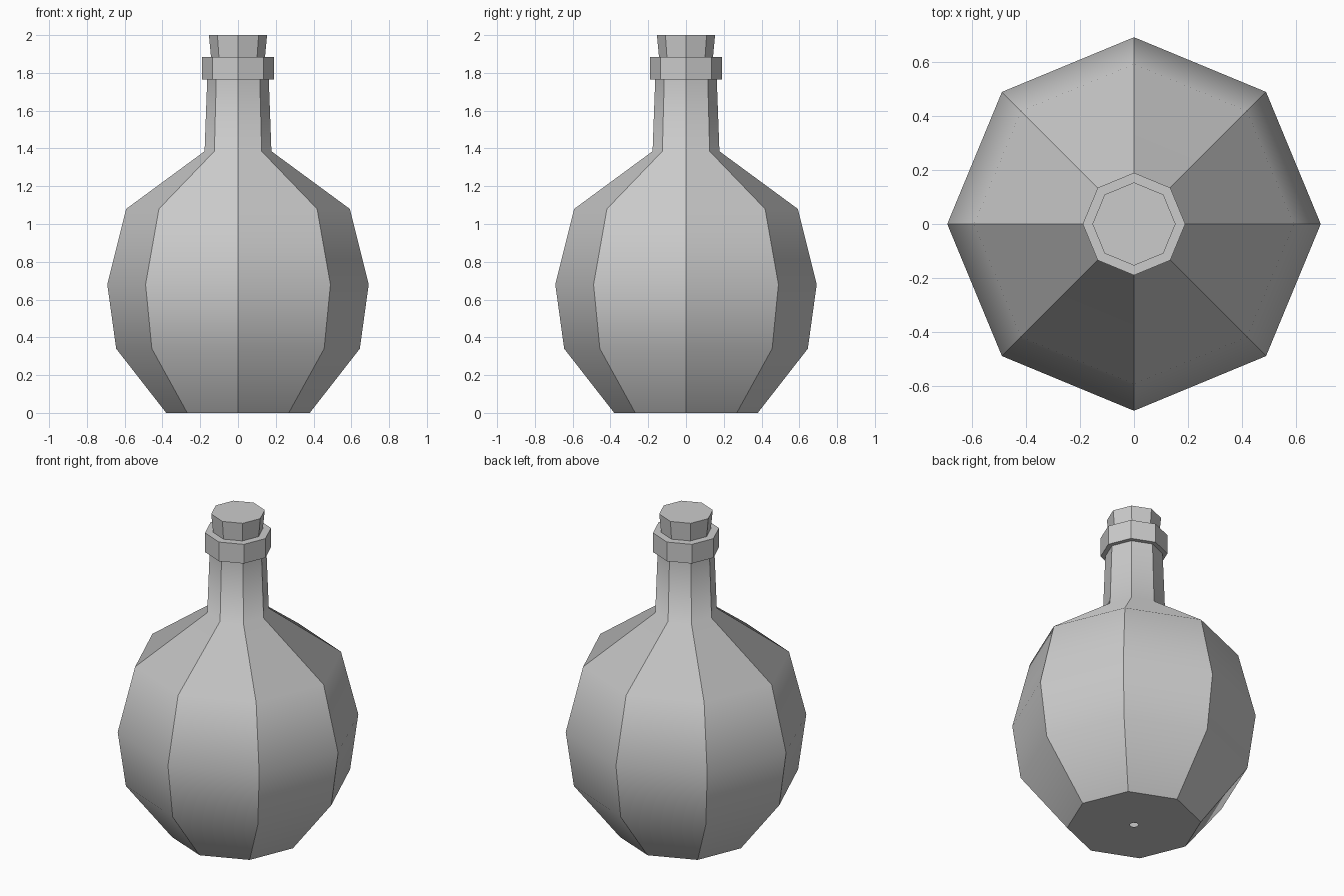
import bpy, bmesh
from math import cos, sin, pi

if "Cube" in bpy.data.objects:
    bpy.data.objects.remove(bpy.data.objects["Cube"])

SIDES = 8


def lathe(name, profile, sharp_rings=(), cap_start=False, cap_end=False):
    """Turn an (r, z) profile into an eight-sided shell with crisp upright edges."""
    bm = bmesh.new()
    rings = [[bm.verts.new((r * cos(2 * pi * i / SIDES), r * sin(2 * pi * i / SIDES), z))
              for i in range(SIDES)] for r, z in profile]
    for a, b in zip(rings, rings[1:]):
        for i in range(SIDES):
            j = (i + 1) % SIDES
            bm.faces.new((a[i], a[j], b[j], b[i]))
    if cap_start:
        bm.faces.new(rings[0][::-1])
    if cap_end:
        bm.faces.new(rings[-1])
    for f in bm.faces:
        f.smooth = True
    # Upright edges are always sharp, horizontal rings only where listed
    for a, b in zip(rings, rings[1:]):
        for i in range(SIDES):
            bm.edges.get((a[i], b[i])).smooth = False
    for k in sharp_rings:
        for i in range(SIDES):
            bm.edges.get((rings[k][i], rings[k][(i + 1) % SIDES])).smooth = False
    mesh = bpy.data.meshes.new(name)
    bm.to_mesh(mesh)
    bm.free()
    obj = bpy.data.objects.new(name, mesh)
    bpy.context.collection.objects.link(obj)
    return obj


# Flask: base with tiny centre hole, round belly, neck, and collar lip
lathe("flask", [
    (0.025, 0.0), (0.38, 0.0), (0.645, 0.34), (0.692, 0.68), (0.592, 1.08),
    (0.177, 1.385), (0.163, 1.765), (0.19, 1.765), (0.19, 1.885), (0.135, 1.885),
], sharp_rings=(1, 6, 7, 8))

# Tapered stopper seated in the neck
lathe("stopper", [(0.13, 1.75), (0.154, 2.0)], sharp_rings=(0, 1),
      cap_start=True, cap_end=True)
